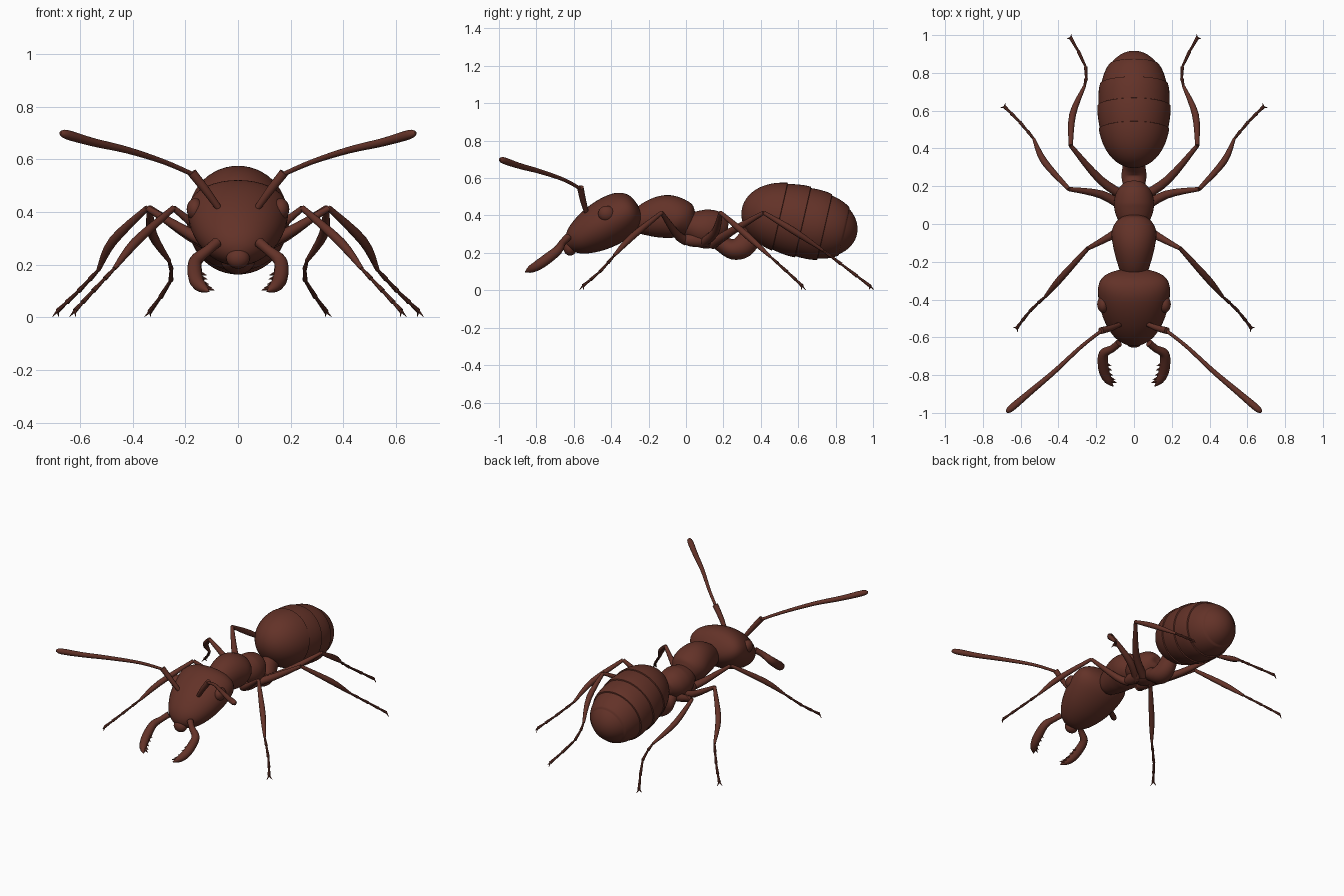
import bpy
import bmesh
from math import sin, cos, pi, radians
from mathutils import Vector

cube = bpy.data.objects.get("Cube")
if cube:
    bpy.data.objects.remove(cube, do_unlink=True)

shell = bpy.data.materials.new("reddish_brown_shell")
shell.use_nodes = True
color = (0.125, 0.032, 0.021, 1)
shell.diffuse_color = color
principled = next(n for n in shell.node_tree.nodes if n.type == "BSDF_PRINCIPLED")
principled.inputs["Base Color"].default_value = color
principled.inputs["Roughness"].default_value = 0.6


def finish(name, bm):
    """Turn a bmesh into a smooth shaded object."""
    bmesh.ops.recalc_face_normals(bm, faces=bm.faces)
    mesh = bpy.data.meshes.new(name)
    bm.to_mesh(mesh)
    bm.free()
    mesh.materials.append(shell)
    mesh.shade_smooth()
    mesh.set_sharp_from_angle(angle=radians(40))
    obj = bpy.data.objects.new(name, mesh)
    bpy.context.collection.objects.link(obj)
    return obj


def smooth_rows(rows, steps):
    """Catmull-Rom interpolation of rows of numbers."""
    if steps < 2:
        return rows
    result = []
    last = len(rows) - 1
    for i in range(last):
        a, b, c, d = (rows[max(0, min(last, i + k))] for k in (-1, 0, 1, 2))
        for s in range(steps):
            t = s / steps
            result.append([q + t * ((r - p) / 2 + t * ((2 * p - 5 * q + 4 * r - w) / 2
                           + t * (3 * q - p - 3 * r + w) / 2))
                           for p, q, r, w in zip(a, b, c, d)])
    result.append(rows[last])
    return result


def add_sweep(bm, rows, steps=4, sides=12):
    """Skin elliptical rings; each row is x, y, z, half width, half height."""
    rows = smooth_rows(rows, steps)
    centres = [Vector(row[:3]) for row in rows]
    rings = []
    for i, row in enumerate(rows):
        ahead = centres[min(i + 1, len(rows) - 1)] - centres[max(i - 1, 0)]
        ahead.normalize()
        ref = Vector((0, 1, 0)) if abs(ahead.z) > 0.96 else Vector((0, 0, 1))
        side = ahead.cross(ref).normalized()
        up = side.cross(ahead)
        wide, high = max(row[3], 0.0008), max(row[4], 0.0008)
        rings.append([bm.verts.new(centres[i] + side * wide * cos(2 * pi * k / sides)
                                   + up * high * sin(2 * pi * k / sides))
                      for k in range(sides)])
    for lower, upper in zip(rings, rings[1:]):
        for k in range(sides):
            n = (k + 1) % sides
            bm.faces.new((lower[k], lower[n], upper[n], upper[k]))
    bm.faces.new(rings[0][::-1])
    bm.faces.new(rings[-1])


def sweep(name, rows, steps=4, sides=36):
    bm = bmesh.new()
    add_sweep(bm, rows, steps, sides)
    return finish(name, bm)


def along_axis(y, z, degrees, rows):
    """Place rows of distance, half width, half height on a tilted axis."""
    a = radians(degrees)
    return [(0, y + u * cos(a), z + u * sin(a), w, h) for u, w, h in rows]


def ball(name, centre, size):
    bm = bmesh.new()
    bmesh.ops.create_uvsphere(bm, u_segments=20, v_segments=12, radius=1)
    for v in bm.verts:
        v.co = Vector(centre) + Vector(p * s for p, s in zip(v.co, size))
    return finish(name, bm)


def limb(points, radii, side):
    """Mirror a path to one side and attach round radii."""
    return [(x * side, y, z, r, r) for (x, y, z), r in zip(points, radii)]


# Head, broad at the back and narrowing towards the mouth
sweep("head", along_axis(-0.64, 0.235, 30, [
    (0, 0, 0), (.02, .06, .045), (.07, .115, .085), (.16, .16, .117), (.26, .185, .13),
    (.35, .19, .122), (.405, .165, .095), (.433, .1, .055), (.442, 0, 0)]))
ball("mouth_plate", (0, -.62, .225), (.045, .035, .04))

# Thorax and waist
sweep("front_thorax", [
    (0, -.29, .36, 0, 0), (0, -.27, .36, .06, .055), (0, -.2, .38, .09, .095),
    (0, -.11, .394, .112, .115), (0, -.04, .385, .118, .107), (0, .01, .365, .092, .085),
    (0, .04, .355, .05, .045), (0, .05, .35, 0, 0)])
sweep("rear_thorax", [
    (0, -.03, .335, 0, 0), (0, -.01, .335, .06, .05), (0, .04, .335, .093, .085),
    (0, .1, .328, .106, .104), (0, .16, .33, .097, .096), (0, .2, .325, .07, .07),
    (0, .22, .32, .04, .04), (0, .225, .32, 0, 0)])
sweep("waist", [
    (0, .13, .3, .05, .05), (0, .19, .25, .055, .045), (0, .25, .22, .066, .055),
    (0, .305, .235, .06, .062), (0, .35, .29, .05, .06), (0, .4, .35, .05, .06)])

# Abdomen with overlapping plates
joints = (.33, .53, .72, .89)
places = [(1 - cos(pi * i / 48)) / 2 for i in range(49)]
places += [j + d for j in joints for d in (-.002, .002)]
abdomen = []
for u in sorted(places):
    r = .194 * max(0, 1 - abs(2 * u - 1) ** 2.4) ** .5
    behind = [u - j for j in joints if u > j]
    if behind:
        r -= .007 * max(0, 1 - min(behind) / .15)
    abdomen.append((u * .63, r, r))
sweep("abdomen", along_axis(.3, .44, -13, abdomen), steps=1, sides=48)

# Legs: hip and knee, shin bend, ankle, toe joint, foot tip
legs = {
    "front": [(.04, .0, .265), (.1, -.05, .3), (.245, -.13, .415),
              (.39, -.29, .285), (.47, -.385, .185), (.55, -.46, .1), (.62, -.55, .025)],
    "middle": [(.04, .08, .25), (.17, .155, .31), (.345, .185, .415),
               (.475, .33, .29), (.53, .45, .18), (.605, .54, .1), (.685, .62, .025)],
    "hind": [(.04, .14, .245), (.18, .235, .31), (.335, .415, .415),
             (.325, .58, .315), (.262, .73, .215), (.255, .83, .14), (.335, .985, .022)],
}
sides = {"left": 1, "right": -1}
for side_name, s in sides.items():
    for leg_name, path in legs.items():
        hip, thigh, knee, shin, ankle, toe, tip = path
        bm = bmesh.new()
        add_sweep(bm, limb((hip, thigh, knee), (.026, .022, .011), s))
        add_sweep(bm, limb((knee, shin, ankle), (.011, .018, .008), s))
        # Foot made of small flared joints
        foot = smooth_rows([ankle, toe, tip], 4)
        for a, b in zip(foot[::2], foot[2::2]):
            add_sweep(bm, limb((a, b), (.006, .0095), s), steps=1, sides=8)
        # Claws
        for dx, dy in ((.02, -.004), (-.004, .02)):
            flip = -1 if leg_name == "front" else 1
            end = (tip[0] + dx, tip[1] + dy * flip, .002)
            add_sweep(bm, limb((tip, end), (.006, .001), s), steps=1, sides=6)
        finish(f"{leg_name}_leg_{side_name}", bm)

    ball(f"{side_name}_hip_cluster", (s * .05, .07, .27), (.04, .1, .04))

    # Eye
    ball(f"{side_name}_eye", (s * .163, -.425, .41), (.032, .045, .042))

    # Antenna: short base and long clubbed whip
    bm = bmesh.new()
    add_sweep(bm, limb([(.07, -.53, .41), (.12, -.55, .48), (.175, -.565, .55)],
                       (.012, .016, .018), s))
    add_sweep(bm, limb([(.165, -.56, .54), (.28, -.65, .59), (.42, -.78, .635),
                        (.55, -.89, .665), (.65, -.975, .694), (.675, -.995, .7)],
                       (.009, .01, .013, .016, .018, .006), s))
    finish(f"{side_name}_antenna", bm)

    # Jaw: curved blade with teeth along the inner edge
    jaw = [(.08, -.63, .285), (.115, -.66, .255), (.16, -.685, .215), (.164, -.74, .17),
           (.155, -.79, .135), (.135, -.83, .113), (.11, -.86, .098)]
    bm = bmesh.new()
    add_sweep(bm, limb(jaw, (.02, .019, .025, .028, .027, .02, .002), s))
    for x, y, z in smooth_rows(jaw[3:6], 2):
        root, point = (x - .01, y, z), (x - .045, y - .012, z - .01)
        add_sweep(bm, limb((root, point), (.012, .001), s), steps=1, sides=8)
    finish(f"{side_name}_jaw", bm)
